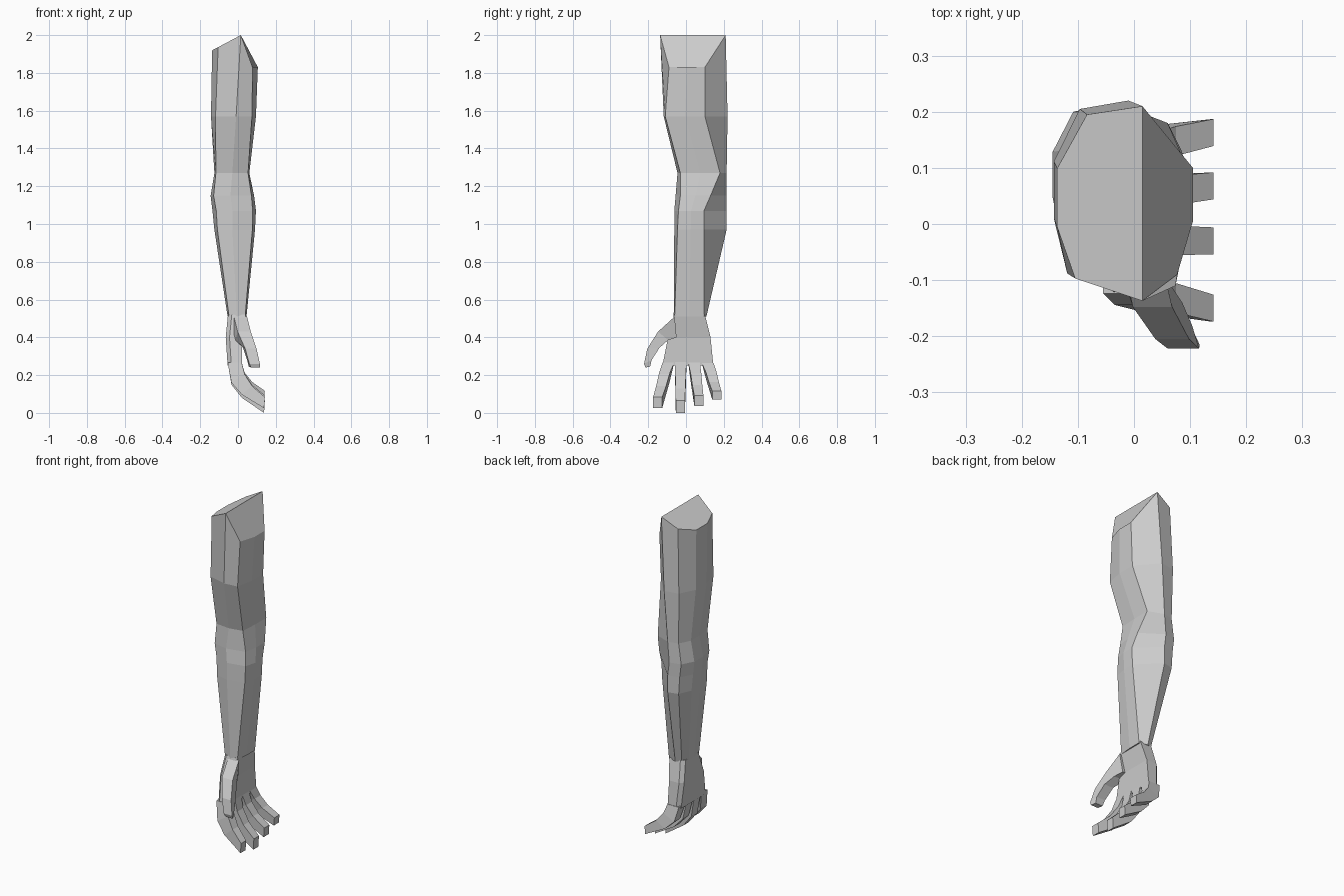
import bpy
import bmesh
from mathutils import Vector

cube = bpy.data.objects.get("Cube")
if cube:
    bpy.data.objects.remove(cube, do_unlink=True)

GREY = (0.6, 0.6, 0.6, 1)
skin = bpy.data.materials.new("plain grey")
skin.use_nodes = True
skin.diffuse_color = GREY
skin.node_tree.nodes["Principled BSDF"].inputs["Base Color"].default_value = GREY


def loft(name, rings, split=None):
    """Skin a list of point rings; split divides the first cap along a ridge."""
    bm = bmesh.new()
    loops = [[bm.verts.new(p) for p in ring] for ring in rings]
    n = len(loops[0])
    for a, b in zip(loops, loops[1:]):
        for i in range(n):
            j = (i + 1) % n
            bm.faces.new((a[i], a[j], b[j], b[i]))
    top = loops[0]
    if split:
        bm.faces.new(top[:split + 1])
        bm.faces.new(top[split:] + top[:1])
    else:
        bm.faces.new(top)
    bm.faces.new(loops[-1])
    bmesh.ops.recalc_face_normals(bm, faces=bm.faces)
    mesh = bpy.data.meshes.new(name)
    bm.to_mesh(mesh)
    bm.free()
    mesh.materials.append(skin)
    obj = bpy.data.objects.new(name, mesh)
    bpy.context.collection.objects.link(obj)
    return obj


def mix(a, b, t):
    return a + (b - a) * t


def arm_ring(z, outer, inner, mid, front, inner_front, inner_back, back, bevel):
    """Nine-sided section, starting at the front ridge and going round by +x."""
    return [
        Vector((mid, front, z)),
        Vector((inner - bevel * 0.7, inner_front, z)),
        Vector((inner, mix(inner_front, inner_back, 0.5), z)),
        Vector((inner, inner_back, z)),
        Vector((mid, back, z)),
        Vector((mix(outer, mid, 0.35), back - 0.015, z)),
        Vector((outer, mix(front, back, 0.68), z)),
        Vector((outer, mix(front, back, 0.38), z)),
        Vector((outer + bevel * 0.8, front + bevel, z)),
    ]


# Arm: shoulder to wrist
sections = [
    (2.0, -.137, .105, .015, -.137, -.09, .1, .21, .04),
    (1.57, -.143, .095, -.01, -.118, -.11, .1, .22, .03),
    (1.27, -.125, .06, -.03, -.045, -.03, .18, .215, .01),
    (1.15, -.145, .085, -.04, -.055, -.03, .13, .215, .02),
    (1.07, -.135, .095, -.03, -.062, -.04, .095, .215, .025),
    (.97, -.125, .09, -.03, -.062, -.045, .095, .215, .02),
    (.51, -.055, .045, -.005, -.065, -.06, .095, .108, .01),
]
rings = [arm_ring(*s) for s in sections]

# Shoulder cut slopes down to both sides of a ridge
ridge = rings[0][0].x
for p in rings[0]:
    if p.x > ridge:
        p.z = max(1.83, 2 - (p.x - ridge) * 2.8)
    else:
        p.z = 2 - (ridge - p.x) * 0.53
loft("arm", rings, split=4)


# Palm with a bevelled back of the hand
def palm_ring(z, outer, inner, front, back):
    b = 0.02
    return [(inner, front, z), (inner, back, z), (outer + b, back, z),
            (outer, back - b, z), (outer, front + b, z), (outer + b, front, z)]


loft("palm", [
    palm_ring(.52, -.053, .04, -.062, .1),
    palm_ring(.4, -.065, .02, -.095, .13),
    palm_ring(.25, -.055, .02, -.125, .145),
])


def digit(name, pairs):
    """Four-sided digit from (back point, pad point, half width) sections."""
    loft(name, [(a - w, a + w, b + w, b - w) for a, b, w in pairs])


# Fingers: one curl profile, given as back x, back z, pad x, pad z
curl = [(-.055, .27, .02, .27), (-.035, .15, .035, .2),
        (.02, .08, .075, .13), (.138, 0, .142, .065)]
fingers = {
    "index_finger": (-.093, -.15, .9),
    "middle_finger": (-.028, -.03, 1),
    "ring_finger": (.043, .068, .85),
    "little_finger": (.115, .163, .72),
}
for name, (root, tip, length) in fingers.items():
    pairs = []
    for i, (ax, az, bx, bz) in enumerate(curl):
        drop = .25 - az
        t = max(0, drop / .25)
        y = mix(root, tip, t)
        w = Vector((0, mix(.031, .024, t), 0))
        pairs.append((Vector((ax, y, .25 - drop * length)),
                      Vector((bx, y, .25 - (.25 - bz) * length)), w))
    digit(name, pairs)

# Thumb: centre x, then far and near edges in y and z
thumb = [(.005, -.06, .51, -.05, .4, .035), (.025, -.148, .43, -.095, .385, .035),
         (.06, -.205, .34, -.14, .345, .03), (.08, -.222, .26, -.182, .28, .028),
         (.085, -.215, .24, -.19, .245, .024)]
digit("thumb", [(Vector((x + .008, ay, az)), Vector((x - .004, by, bz)), Vector((w, 0, 0)))
                for x, ay, az, by, bz, w in thumb])
